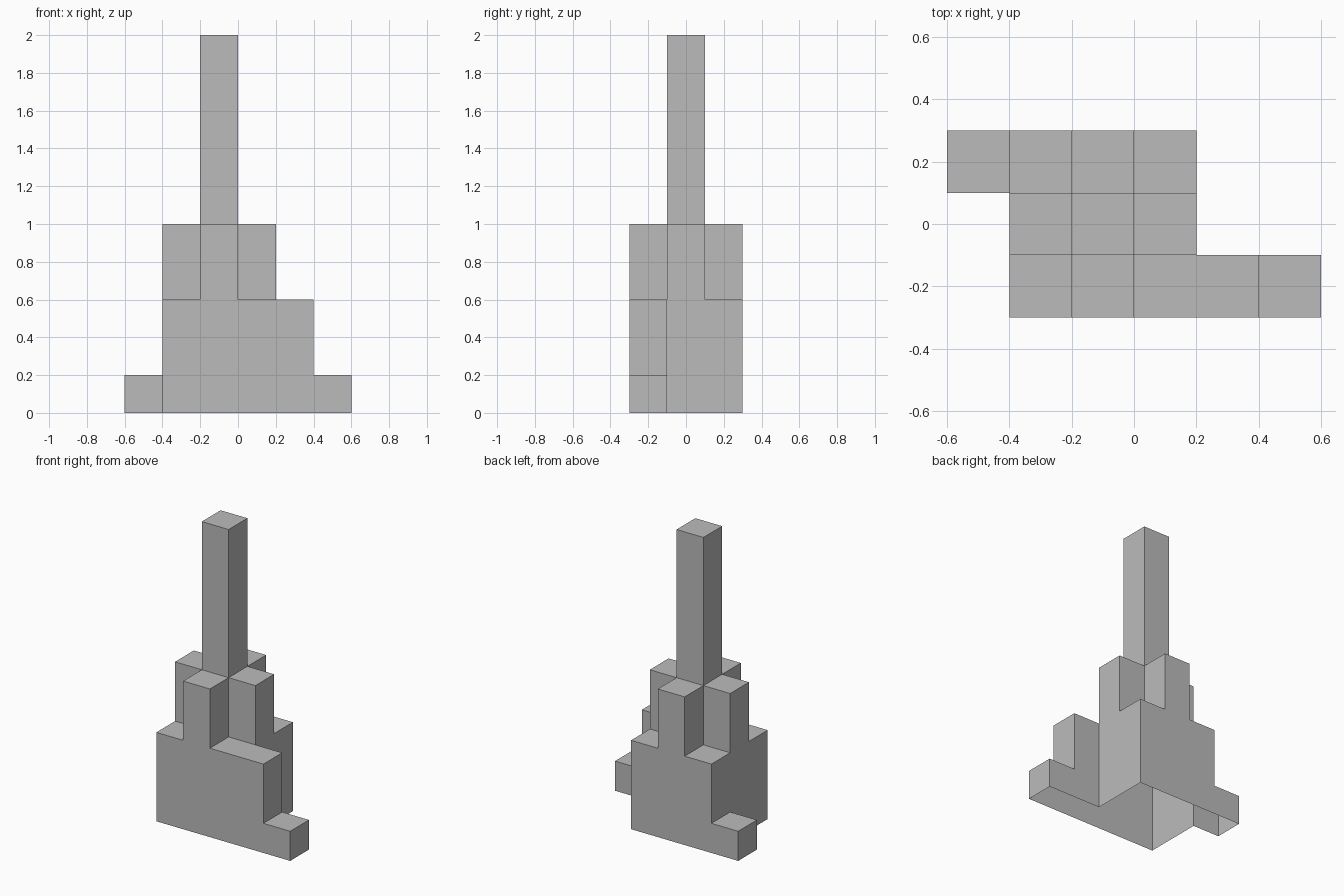
import bpy
import bmesh

if "Cube" in bpy.data.objects:
    bpy.data.objects.remove(bpy.data.objects["Cube"])

CELL = 0.2
X0, Y0 = -0.6, -0.3

# Column heights in cells: rows run front to back, columns left to right
HEIGHTS = [
    [0, 3, 5, 3, 3, 1],   # front row with the long stepped wing
    [0, 5, 10, 5, 0, 0],  # middle row with the tall spire
    [1, 3, 5, 3, 0, 0],   # back row with the low step
]


def height(i, j):
    inside = 0 <= j < len(HEIGHTS) and 0 <= i < len(HEIGHTS[0])
    return HEIGHTS[j][i] if inside else 0


def quad(bm, corners):
    bm.faces.new([bm.verts.new((X0 + x * CELL, Y0 + y * CELL, z * CELL))
                  for x, y, z in corners])


bm = bmesh.new()
for j, row in enumerate(HEIGHTS):
    for i, h in enumerate(row):
        if h == 0:
            continue
        # Flat cap of the column
        ring = [(i, j), (i + 1, j), (i + 1, j + 1), (i, j + 1)]
        quad(bm, [(x, y, h) for x, y in ring])
        # Outer walls wherever the neighbour is lower; the base stays open
        for k, (di, dj) in enumerate([(0, -1), (1, 0), (0, 1), (-1, 0)]):
            a, b = ring[k], ring[(k + 1) % 4]
            for z in range(height(i + di, j + dj), h):
                quad(bm, [(*a, z), (*b, z), (*b, z + 1), (*a, z + 1)])

# Weld the shell and merge its flat areas
bmesh.ops.remove_doubles(bm, verts=bm.verts, dist=0.001)
bmesh.ops.dissolve_limit(bm, angle_limit=0.01, verts=bm.verts, edges=bm.edges)

mesh = bpy.data.meshes.new("stepped_tower")
bm.to_mesh(mesh)
bm.free()

# Plain grey finish
grey = bpy.data.materials.new("grey")
grey.diffuse_color = (0.5, 0.5, 0.5, 1.0)
grey.use_nodes = True
grey.node_tree.nodes["Principled BSDF"].inputs["Base Color"].default_value = grey.diffuse_color
mesh.materials.append(grey)

tower = bpy.data.objects.new("stepped_tower", mesh)
bpy.context.collection.objects.link(tower)
